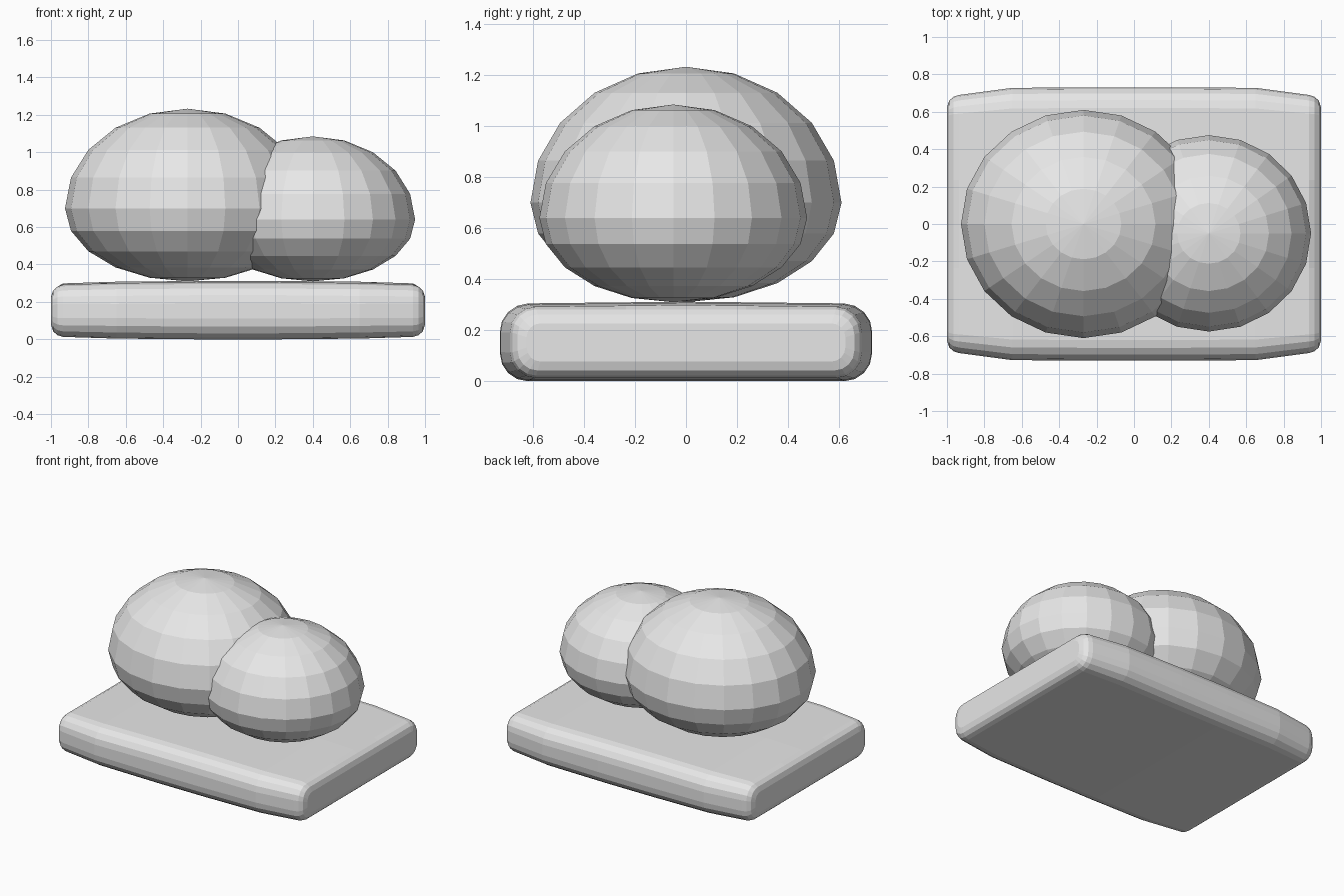
import bpy, bmesh
from math import sin, cos, pi

cube = bpy.data.objects.get("Cube")
if cube:
    bpy.data.objects.remove(cube, do_unlink=True)

grey = bpy.data.materials.new("plain grey")
grey.use_nodes = True
colour = (0.8, 0.8, 0.8, 1)
grey.diffuse_color = colour
grey.node_tree.nodes["Principled BSDF"].inputs["Base Color"].default_value = colour


def finish(bm, name):
    bmesh.ops.recalc_face_normals(bm, faces=bm.faces)
    mesh = bpy.data.meshes.new(name)
    bm.to_mesh(mesh)
    bm.free()
    mesh.materials.append(grey)
    obj = bpy.data.objects.new(name, mesh)
    bpy.context.scene.collection.objects.link(obj)
    return obj


def squashed_ball(name, centre, rx, ry, up, down):
    """Faceted ball with a taller upper half and a flatter lower half."""
    bm = bmesh.new()
    bmesh.ops.create_uvsphere(bm, u_segments=20, v_segments=10, radius=1)
    for v in bm.verts:
        x, y, z = v.co
        v.co = (centre[0] + x * rx, centre[1] + y * ry,
                centre[2] + z * (up if z > 0 else down))
    return finish(bm, name)


def section(bm, x, hy, hz, r, crown):
    """Rounded rectangle across the slab, slightly crowned on top."""
    flat = hy - r
    points = []
    for sy, sz, start in ((1, 1, 0), (-1, 1, 1), (-1, -1, 2), (1, -1, 3)):
        for i in range(5):
            a = (start + i / 4) * pi / 2
            points.append((sy * flat + r * cos(a), sz * (hz - r) + r * sin(a)))
        if start in (0, 2):
            points += [(sy * flat * t, sz * hz) for t in (0.4, 0, -0.4)]
    ring = []
    for y, z in points:
        lift = crown * (1 - abs(y) / hy) if z > hz - 0.001 else 0
        ring.append(bm.verts.new((x, y, 0.152 + z + lift)))
    return ring


# Slab lofted through rounded sections, tapering towards both ends
half = [(0.2, 0.73, 0.152, 0.11), (0.65, 0.728, 0.148, 0.11),
        (0.935, 0.69, 0.139, 0.10), (0.965, 0.68, 0.13, 0.092),
        (0.988, 0.66, 0.11, 0.078), (1.0, 0.625, 0.075, 0.055)]
stations = [(-x, *rest) for x, *rest in reversed(half)] + half
bm = bmesh.new()
rings = [section(bm, *s, crown=0.008 if abs(s[0]) < 0.95 else 0)
         for s in stations]
for a, b in zip(rings, rings[1:]):
    for i in range(len(a)):
        j = (i + 1) % len(a)
        bm.faces.new((a[i], a[j], b[j], b[i]))
bm.faces.new(rings[0])
bm.faces.new(rings[-1])
finish(bm, "base_slab")

# Two overlapping boulders resting on the slab
squashed_ball("large_boulder", (-0.27, 0, 0.70), 0.655, 0.61, 0.533, 0.39)
squashed_ball("small_boulder", (0.40, -0.05, 0.64), 0.547, 0.525, 0.445, 0.33)
